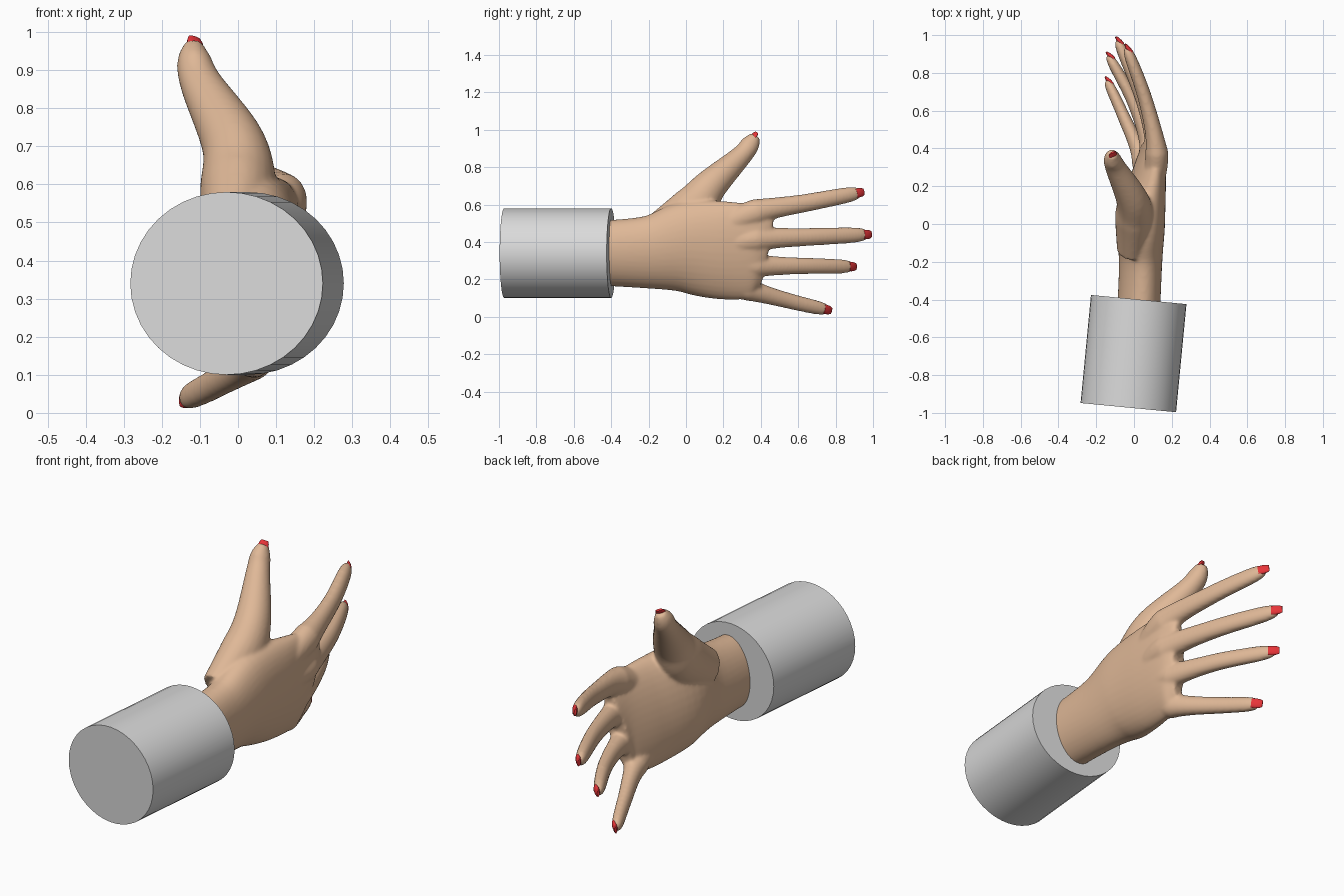
import bpy, bmesh, math
from mathutils import Vector

if "Cube" in bpy.data.objects:
    bpy.data.objects.remove(bpy.data.objects["Cube"])


def material(name, rgb):
    m = bpy.data.materials.new(name)
    m.diffuse_color = (*rgb, 1)
    m.use_nodes = True
    m.node_tree.nodes["Principled BSDF"].inputs["Base Color"].default_value = m.diffuse_color
    return m


skin = material("skin", (0.74, 0.48, 0.31))
grey = material("cuff_grey", (0.70, 0.70, 0.70))
red = material("nail_red", (0.80, 0.035, 0.04))


def spline(pts, steps=6):
    """Catmull-Rom interpolation of rows of any length."""
    p = [Vector(q) for q in pts]
    p = [p[0]] + p + [p[-1]]
    out = []
    for a, b, c, d in zip(p, p[1:], p[2:], p[3:]):
        for i in range(steps):
            t = i / steps
            out.append(0.5 * (2 * b + (c - a) * t + (2 * a - 5 * b + 4 * c - d) * t ** 2
                              + (3 * b - a - 3 * c + d) * t ** 3))
    return out + [p[-1]]


def loft(bm, rows, dorsal, sides=24):
    """Elliptical tube along (x, y, z, half width, half thickness), thin along dorsal."""
    dorsal = Vector(dorsal)
    centres = [Vector(r[:3]) for r in rows]
    rings = []
    for i, r in enumerate(rows):
        t = (centres[min(i + 1, len(rows) - 1)] - centres[max(i - 1, 0)]).normalized()
        n = (dorsal - t * dorsal.dot(t)).normalized()
        w = t.cross(n)
        rings.append([bm.verts.new(centres[i] + w * r[3] * math.cos(a) + n * r[4] * math.sin(a))
                      for a in (2 * math.pi * k / sides for k in range(sides))])
    for a, b in zip(rings, rings[1:]):
        for k in range(sides):
            j = (k + 1) % sides
            bm.faces.new((a[k], a[j], b[j], b[k]))
    bm.faces.new(rings[0][::-1])
    bm.faces.new(rings[-1])


def finger(knuckle, middle, tip, size):
    """Rows from inside the palm to the tip, with one taper rule for all fingers."""
    root = Vector(knuckle).lerp(Vector((.05, -.10, .34)), 0.4)
    steps = 12
    rows = []
    for i, p in enumerate(spline([root, knuckle, middle, tip], steps)):
        s = max(0, (i / steps - 1) / 2)
        w = size * (.053 - .011 * s + .018 * (1 - s) ** 6) * math.sqrt(1 - .88 * s ** 12)
        rows.append((*p, w, w * (.86 - .12 * s)))
    return rows


def finish(bm, name, mat):
    bmesh.ops.recalc_face_normals(bm, faces=bm.faces)
    me = bpy.data.meshes.new(name)
    bm.to_mesh(me)
    bm.free()
    me.materials.append(mat)
    ob = bpy.data.objects.new(name, me)
    bpy.context.collection.objects.link(ob)
    return ob


def smooth(ob, degrees):
    bpy.ops.object.select_all(action='DESELECT')
    ob.select_set(True)
    bpy.context.view_layer.objects.active = ob
    bpy.ops.object.shade_smooth_by_angle(angle=math.radians(degrees))


# Palm and wrist
palm = spline([(.025, -.45, .34, .175, .112), (.035, -.20, .345, .197, .112),
               (.035, 0, .37, .25, .125), (.068, .20, .355, .265, .095),
               (.09, .36, .345, .25, .065), (.08, .43, .335, .20, .045)])

# Thumb with its thick base, then the four tapered fingers
digits = {
    "thumb": spline([(-.01, -.14, .46, .10, .08), (0, .03, .575, .12, .10),
                     (-.01, .13, .70, .09, .085), (-.095, .295, .86, .057, .056),
                     (-.115, .345, .925, .05, .045), (-.115, .37, .97, .026, .024)]),
    "index": finger((.12, .38, .56), (.06, .66, .612), (-.04, .935, .665), 1),
    "middle": finger((.115, .38, .415), (.045, .66, .427), (-.088, .975, .44), 1),
    "ring": finger((.085, .38, .275), (0, .64, .272), (-.137, .895, .268), .92),
    "little": finger((.04, .34, .145), (-.055, .57, .08), (-.143, .762, .036), .87),
}

# Hand: overlapping tubes fused into one smooth skin
bm = bmesh.new()
loft(bm, palm, (1, 0, -.15), 40)
for rows in digits.values():
    loft(bm, rows, (1, 0, 0))
hand = finish(bm, "hand", skin)
remesh = hand.modifiers.new("fuse", 'REMESH')
remesh.mode = 'VOXEL'
remesh.voxel_size = 0.008
remesh.use_smooth_shade = True
relax = hand.modifiers.new("relax", 'SMOOTH')
relax.factor = 0.5
relax.iterations = 10

# Nails: thin curved caps over the back of each tip
for name, rows in digits.items():
    dorsal = Vector((.5, -.75, .4)) if name == "thumb" else Vector((1, 0, 0))
    tip, before = Vector(rows[-1][:3]), Vector(rows[-4][:3])
    t = (tip - before).normalized()
    n = (dorsal - t * dorsal.dot(t)).normalized()
    plate = [(*(tip + t * along + n * lift), width, thick) for along, lift, width, thick in
             ((-.034, .015, .024, .011), (-.015, .009, .025, .012),
              (.004, .003, .023, .010), (.018, -.001, .017, .005))]
    bm = bmesh.new()
    loft(bm, plate, dorsal, 16)
    smooth(finish(bm, name + "_nail", red), 50)

# Cuff cylinder, slightly turned towards +x
bm = bmesh.new()
axis = Vector((.055, .572, 0))
start = Vector((-.03, -.972, .34))
loft(bm, [(*start, .24, .254), (*(start + axis), .24, .254)], (1, 0, 0), 40)
smooth(finish(bm, "cuff", grey), 30)
